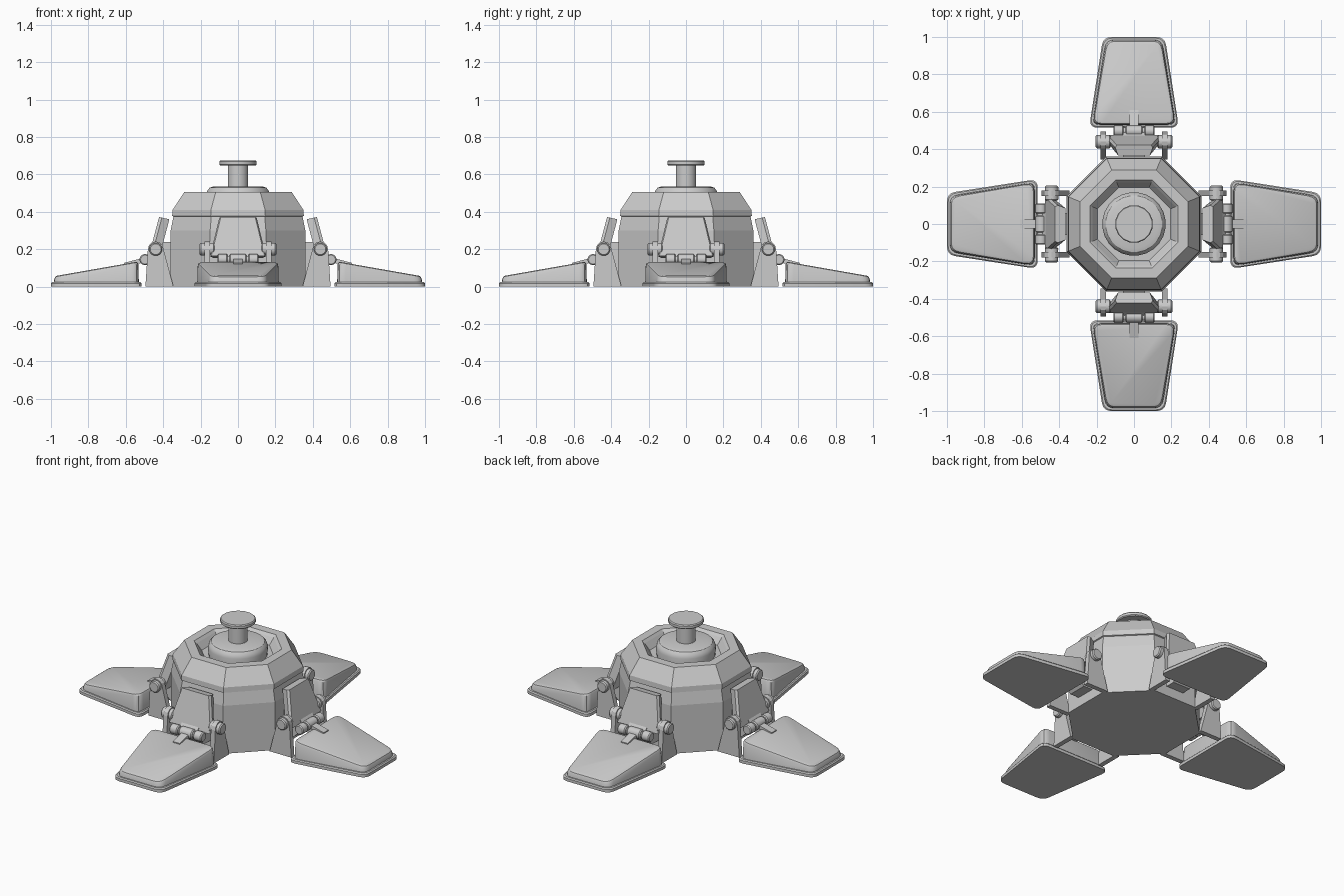
import bpy, math
from mathutils import Matrix, Vector

if "Cube" in bpy.data.objects:
    bpy.data.objects.remove(bpy.data.objects["Cube"])


def make(name, verts, faces, turn=0.0, smooth=False):
    me = bpy.data.meshes.new(name)
    me.from_pydata([Matrix.Rotation(turn, 3, 'Z') @ Vector(v) for v in verts], [], faces)
    me.update()
    ob = bpy.data.objects.new(name, me)
    bpy.context.collection.objects.link(ob)
    if smooth:
        bpy.ops.object.select_all(action='DESELECT')
        ob.select_set(True)
        bpy.context.view_layer.objects.active = ob
        bpy.ops.object.shade_smooth_by_angle(angle=math.radians(32))
    return ob


def loft(name, rings, turn=0.0, smooth=False):
    """Stack of equal-count rings, capped at both ends."""
    n = len(rings[0])
    faces = [tuple(reversed(range(n))), tuple(range((len(rings) - 1) * n, len(rings) * n))]
    for k in range(len(rings) - 1):
        for i in range(n):
            j = (i + 1) % n
            faces.append((k * n + i, k * n + j, (k + 1) * n + j, (k + 1) * n + i))
    return make(name, [v for r in rings for v in r], faces, turn, smooth)


def lathe(name, profile, n, apothem=False, smooth=False):
    s = 1 / math.cos(math.pi / n) if apothem else 1
    return loft(name, [[(r * s * math.cos((i + .5) * math.tau / n),
                         r * s * math.sin((i + .5) * math.tau / n), z) for i in range(n)]
                       for r, z in profile], 0, smooth)


def plate(name, prof, y0, y1, turn):
    """Side profile in (radius, z), counter-clockwise, extruded along the tangent."""
    return loft(name, [[(x, y, z) for x, z in prof] for y in (y1, y0)], turn)


def rod(name, x, z, r, y0, y1, turn, bev=.006, n=14):
    def ring(rr, y):
        return [(x + rr * math.cos(i * math.tau / n), y, z + rr * math.sin(i * math.tau / n))
                for i in range(n)]
    return loft(name, [ring(r - bev, y1), ring(r, y1 - bev), ring(r, y0 + bev), ring(r - bev, y0)],
                turn, True)


def rounded_trapezoid(x0, x1, w0, w1, rad, d):
    """Foot outline inset by d, corners rounded with short curves."""
    c = [Vector(p) for p in ((x0 + d, -w0 + d), (x1 - d, -w1 + d), (x1 - d, w1 - d), (x0 + d, w0 - d))]
    out = []
    for i, p in enumerate(c):
        a = p + (c[i - 1] - p).normalized() * rad
        b = p + (c[(i + 1) % 4] - p).normalized() * rad
        for k in range(5):
            t = k / 4
            out.append((1 - t) ** 2 * a + 2 * t * (1 - t) * p + t * t * b)
    return out


# Octagonal body and cap with a sunken well
lathe("body", [(.36, 0), (.36, .3), (.345, .375)], 8, True)
lathe("cap", [(.335, .37), (.352, .378), (.35, .41), (.288, .505), (.235, .505),
              (.222, .49), (.195, .45)], 8, True)

# Rounded dome and push knob
lathe("dome", [(.168, .44), (.17, .495), (.165, .515), (.152, .53), (.13, .536)], 24, smooth=True)
lathe("knob_stem", [(.055, .53), (.055, .655)], 16, smooth=True)
lathe("knob_disc", [(.097, .648), (.102, .653), (.102, .668), (.097, .674)], 16, smooth=True)


def top_z(x):
    return .135 - (x - .53) * .175


for q, side in enumerate(("right", "back", "left", "front")):
    t = q * math.pi / 2

    # Foot sole and wedge-shaped upper
    def outline(d, zf, rad=.045):
        return [(p.x, p.y, zf(p.x)) for p in rounded_trapezoid(.515, 1.0, .24, .165, rad, d)]
    loft(side + "_foot_sole", [outline(0, lambda x: 0), outline(0, lambda x: .018),
                               outline(.006, lambda x: .024)], t, True)
    loft(side + "_foot_upper", [outline(.015, lambda x: .02),
                                outline(.018, lambda x: top_z(x) - .014),
                                outline(.023, lambda x: top_z(x) - .004),
                                outline(.032, top_z)], t, True)

    # Hinge tab lying on the foot, and hinge knuckles
    plate(side + "_hinge_tab", [(.49, .13), (.61, .112), (.61, .127), (.49, .158)], -.024, .024, t)
    rod(side + "_hinge_pin", .497, .145, .02, -.09, .09, t)
    for y0, y1 in ((-.11, -.055), (-.045, .045), (.055, .11)):
        rod(side + "_hinge_knuckle", .497, .145, .03, y0, y1, t)

    # Bracket side plates with rounded tops, and pivot bolts
    arc = [(.44 + .042 * math.cos(a), .2 + .042 * math.sin(a))
           for a in (k * math.pi / 6 for k in range(7))]
    for s in (-1, 1):
        y0, y1 = sorted((s * .15, s * .18))
        plate(side + "_bracket_plate", [(.345, 0), (.495, 0)] + arc, y0, y1, t)
        y0, y1 = sorted((s * .125, s * .205))
        rod(side + "_pivot_bolt", .44, .2, .035, y0, y1, t)

    # Tilted armour panel with chamfered sides
    def section(x, z, w, depth, cut):
        return [(x - depth, -w + cut, z - .012), (x - .015, -w, z - .003), (x, -w + .008, z),
                (x, w - .008, z), (x - .015, w, z - .003), (x - depth, w - cut, z - .012)]
    loft(side + "_armour_panel", [section(.477, .165, .15, .055, .02),
                                  section(.422, .372, .10, .055, .015)], t)

    # Strut from the body to the hinge
    plate(side + "_strut", [(.34, .06), (.42, .06), (.49, .125), (.49, .16), (.43, .24), (.34, .24)],
          -.06, .06, t)
